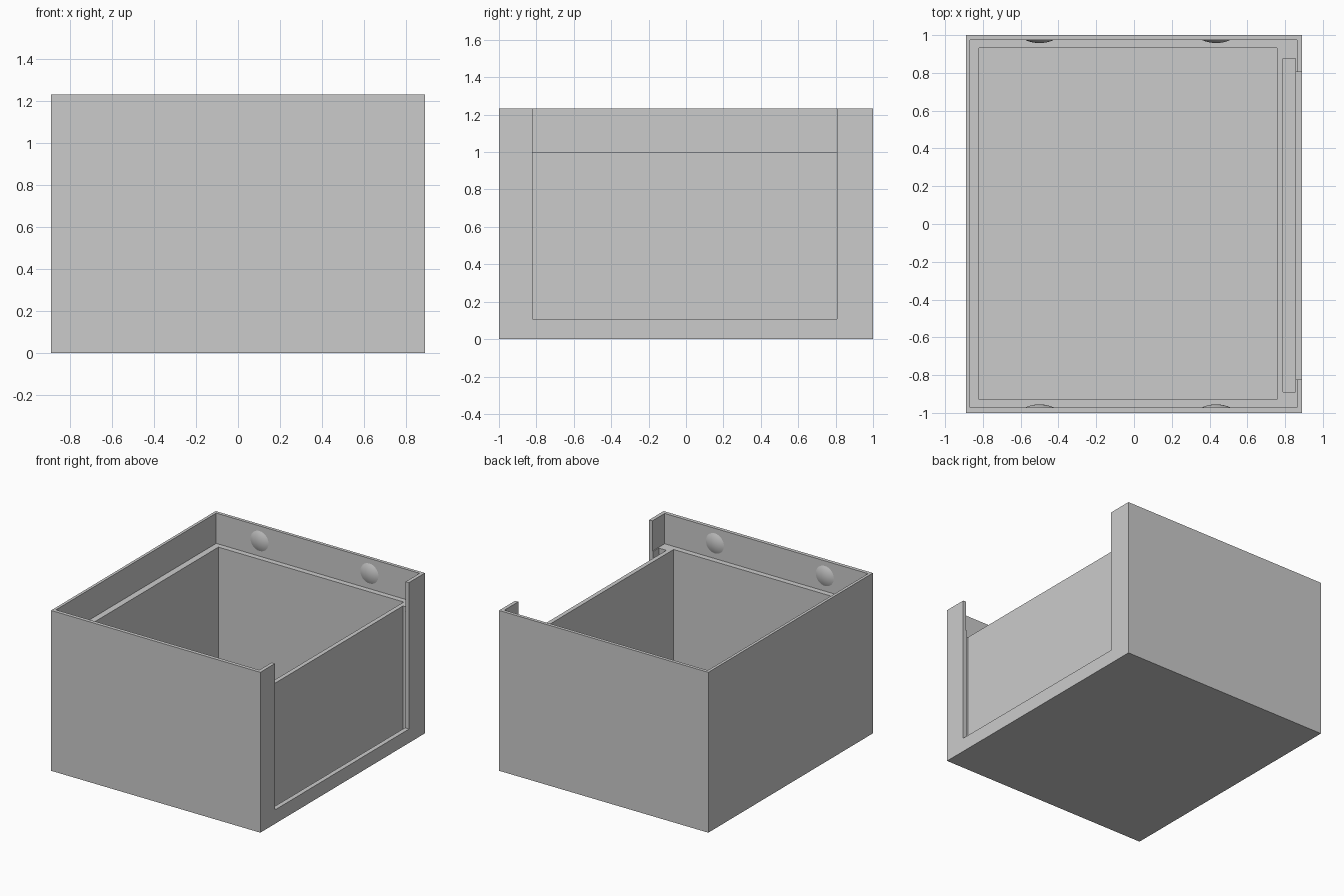
import bpy, bmesh, math
from mathutils import Matrix, Vector

default = bpy.data.objects.get("Cube")
if default:
    bpy.data.objects.remove(default, do_unlink=True)

grey = bpy.data.materials.new("plain grey")
grey.use_nodes = True
colour = (0.6, 0.6, 0.6, 1)
grey.diffuse_color = colour
grey.node_tree.nodes["Principled BSDF"].inputs["Base Color"].default_value = colour


def add_object(name, bm):
    bmesh.ops.recalc_face_normals(bm, faces=bm.faces)
    mesh = bpy.data.meshes.new(name)
    bm.to_mesh(mesh)
    bm.free()
    mesh.materials.append(grey)
    obj = bpy.data.objects.new(name, mesh)
    bpy.context.collection.objects.link(obj)
    return obj


def box(name, low, high):
    low, high = Vector(low), Vector(high)
    bm = bmesh.new()
    bmesh.ops.create_cube(bm, size=1, matrix=Matrix.Translation((low + high) / 2)
                          @ Matrix.Diagonal((high - low).to_4d()))
    return add_object(name, bm)


def cut(target, cutter):
    cutter.hide_render = True
    mod = target.modifiers.new("cut", 'BOOLEAN')
    mod.operation = 'DIFFERENCE'
    mod.solver = 'EXACT'
    mod.object = cutter
    bpy.context.view_layer.objects.active = target
    bpy.ops.object.modifier_apply(modifier=mod.name)
    bpy.data.objects.remove(cutter, do_unlink=True)


# Box body, hollowed out part by part
body = box("box_body", (-0.89, -1, 0), (0.89, 1, 1.233))
floor, ledge, top = 0.05, 1.0, 1.4
cut(body, box("rim_recess", (-0.868, -0.972, ledge), (0.862, 0.975, top)))
cut(body, box("main_cavity", (-0.82, -0.93, floor), (0.757, 0.933, top)))
cut(body, box("panel_slot", (0.79, -0.89, floor), (0.855, 0.877, top - 0.3)))
cut(body, box("side_window", (0.82, -0.822, 0.107), (1, 0.806, top + 0.1)))


# Shallow snap bumps on the inside of the front and back rims
def bump(name, x, y, facing, radius=0.077, height=0.017):
    sphere = (radius ** 2 + height ** 2) / (2 * height)
    edge = math.asin(radius / sphere)
    bm = bmesh.new()
    profile = []
    for i in range(7):
        a = edge * i / 6
        profile.append(bm.verts.new((sphere * math.sin(a), 0,
                                     sphere * (math.cos(a) - 1) + height)))
    profile.append(bm.verts.new((radius, 0, -0.005)))
    edges = [bm.edges.new(pair) for pair in zip(profile, profile[1:])]
    bmesh.ops.spin(bm, geom=profile + edges, cent=(0, 0, 0), axis=(0, 0, 1),
                   angle=math.tau, steps=32, use_duplicate=False)
    bmesh.ops.remove_doubles(bm, verts=bm.verts, dist=0.0001)
    rim = [e for e in bm.edges if e.is_boundary]
    bmesh.ops.holes_fill(bm, edges=rim, sides=0)
    turn = Matrix.Rotation(-facing * math.pi / 2, 4, 'X')
    bm.transform(Matrix.Translation((x, y, 1.117)) @ turn)
    obj = add_object(name, bm)
    bpy.ops.object.select_all(action='DESELECT')
    obj.select_set(True)
    bpy.context.view_layer.objects.active = obj
    bpy.ops.object.shade_smooth_by_angle(angle=math.radians(35))


for side, x in (("right", -0.5), ("left", 0.435)):
    bump("front_" + side + "_bump", x, -0.972, 1)
    bump("back_" + side + "_bump", x, 0.975, -1)
